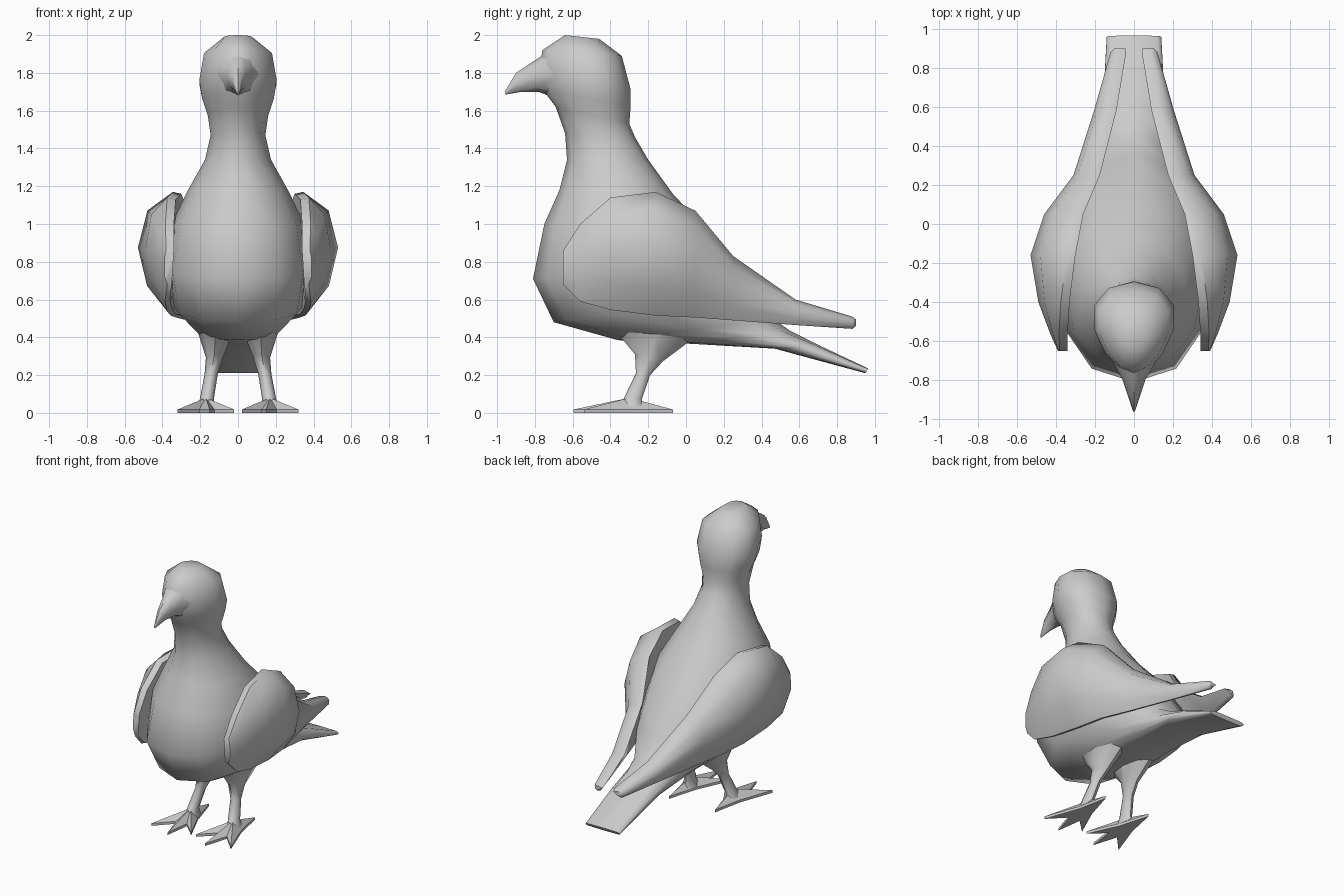
import bpy, bmesh
from math import sin, cos, pi, radians, copysign

if "Cube" in bpy.data.objects:
    bpy.data.objects.remove(bpy.data.objects["Cube"])


def finish(name, bm, mirror=False, angle=50):
    bmesh.ops.recalc_face_normals(bm, faces=bm.faces[:])
    me = bpy.data.meshes.new(name)
    bm.to_mesh(me)
    bm.free()
    ob = bpy.data.objects.new(name, me)
    bpy.context.collection.objects.link(ob)
    if mirror:
        mod = ob.modifiers.new("mirror", 'MIRROR')
        mod.use_clip = False
        mod.use_mirror_merge = False
    bpy.ops.object.select_all(action='DESELECT')
    ob.select_set(True)
    bpy.context.view_layer.objects.active = ob
    bpy.ops.object.shade_smooth_by_angle(angle=radians(angle))
    return ob


def skin(name, rings, mirror=False, angle=50):
    """Join equal-length loops of points into a capped tube."""
    bm = bmesh.new()
    loops = [[bm.verts.new(p) for p in r] for r in rings]
    n = len(loops[0])
    for a, b in zip(loops, loops[1:]):
        for i in range(n):
            j = (i + 1) % n
            bm.faces.new((a[i], a[j], b[j], b[i]))
    bm.faces.new(loops[0])
    bm.faces.new(loops[-1][::-1])
    return finish(name, bm, mirror, angle)


def ring(yf, zf, yb, zb, w, p=1.0, taper=0.0, xc=0.0, n=12):
    """Oval through a front and a back point, half width w, squareness p."""
    pts = []
    for i in range(n):
        a = 2 * pi * i / n
        c, s = cos(a), sin(a)
        x = copysign(abs(s) ** p, s) * w * (1 - taper * c)
        if abs(s) < 1e-6:
            x = 0
        pts.append((xc + x, (yf + yb) / 2 + c * (yf - yb) / 2,
                    (zf + zb) / 2 + c * (zf - zb) / 2))
    return pts


# Head, neck, body and tail in one skin from crown to tail tip
skin("body", [ring(*r) for r in [
    (-.64, 2.0, -.46, 1.98, .075),
    (-.76, 1.92, -.34, 1.89, .18, 1, .3),
    (-.78, 1.80, -.295, 1.72, .205, 1, .3),
    (-.75, 1.70, -.293, 1.63, .19, 1, .2),
    (-.69, 1.62, -.30, 1.53, .16, 1, .1),
    (-.64, 1.48, -.27, 1.46, .145),
    (-.63, 1.34, -.20, 1.34, .175),
    (-.67, 1.18, -.07, 1.16, .27),
    (-.75, 1.00, .08, 1.00, .35, .9),
    (-.81, .71, .22, .82, .39, .85),
    (-.70, .48, .36, .65, .35, .85),
    (-.36, .385, .46, .50, .23, .8),
    (.04, .365, .55, .435, .18, .6),
    (.47, .34, .70, .36, .16, .4),
    (.95, .21, .965, .235, .14, .25),
]])

# Hooked beak
skin("beak", [ring(*r, n=8) for r in [
    (-.70, 1.93, -.68, 1.66, .12),
    (-.81, 1.86, -.78, 1.70, .06),
    (-.90, 1.80, -.87, 1.70, .03),
    (-.96, 1.70, -.955, 1.685, .006),
]])


# Folded wings: flat inside, domed outside
def wing_section(y, zb, zt, xb, xt, xm, rim=.045):
    rim = min(rim, (xm - xt) * .8)
    pts = [(xb, y, zb + .01), (xb + rim * .6, y, zb)]
    for h, k in ((.24, .7), (.55, 1), (.85, .72)):
        e = xb + (xt - xb) * h + rim
        pts.append((e + (xm - e) * k, y, zb + (zt - zb) * h))
    return pts + [(xt + rim, y, zt), (xt, y, zt - .01)]


skin("wings", [wing_section(*s) for s in [
    (-.65, .68, .86, .35, .34, .39),
    (-.56, .59, 1.0, .36, .34, .43),
    (-.40, .545, 1.14, .35, .33, .49),
    (-.16, .515, 1.17, .33, .30, .53),
    (.05, .505, 1.07, .30, .26, .46),
    (.25, .49, .83, .24, .175, .31),
    (.58, .465, .60, .15, .09, .205),
    (.88, .445, .51, .07, .04, .12),
    (.90, .46, .495, .065, .045, .10),
]], mirror=True)

# Legs from thigh to ankle
skin("legs", [ring(*r, n=8) for r in [
    (-.37, .43, .06, .41, .09, 1, 0, .12),
    (-.27, .31, -.12, .275, .045, 1, 0, .125),
    (-.265, .21, -.19, .20, .035, 1, 0, .142),
    (-.33, .075, -.235, .07, .037, 1, 0, .165),
    (-.38, .02, -.21, .02, .05, 1, 0, .17),
]], mirror=True)

# Feet: flat star of toes rising to the ankle
star = [(.02, -.51), (.125, -.41), (.15, -.595), (.205, -.42),
        (.32, -.54), (.23, -.29), (.185, -.07), (.12, -.29)]
bm = bmesh.new()
low = [bm.verts.new((x, y, 0)) for x, y in star]
top = [bm.verts.new((x, y, .018)) for x, y in star]
apex = bm.verts.new((.17, -.30, .08))
bm.faces.new(low[::-1])
for i in range(len(star)):
    j = (i + 1) % len(star)
    bm.faces.new((low[i], low[j], top[j], top[i]))
    bm.faces.new((top[i], top[j], apex))
finish("feet", bm, mirror=True, angle=30)
